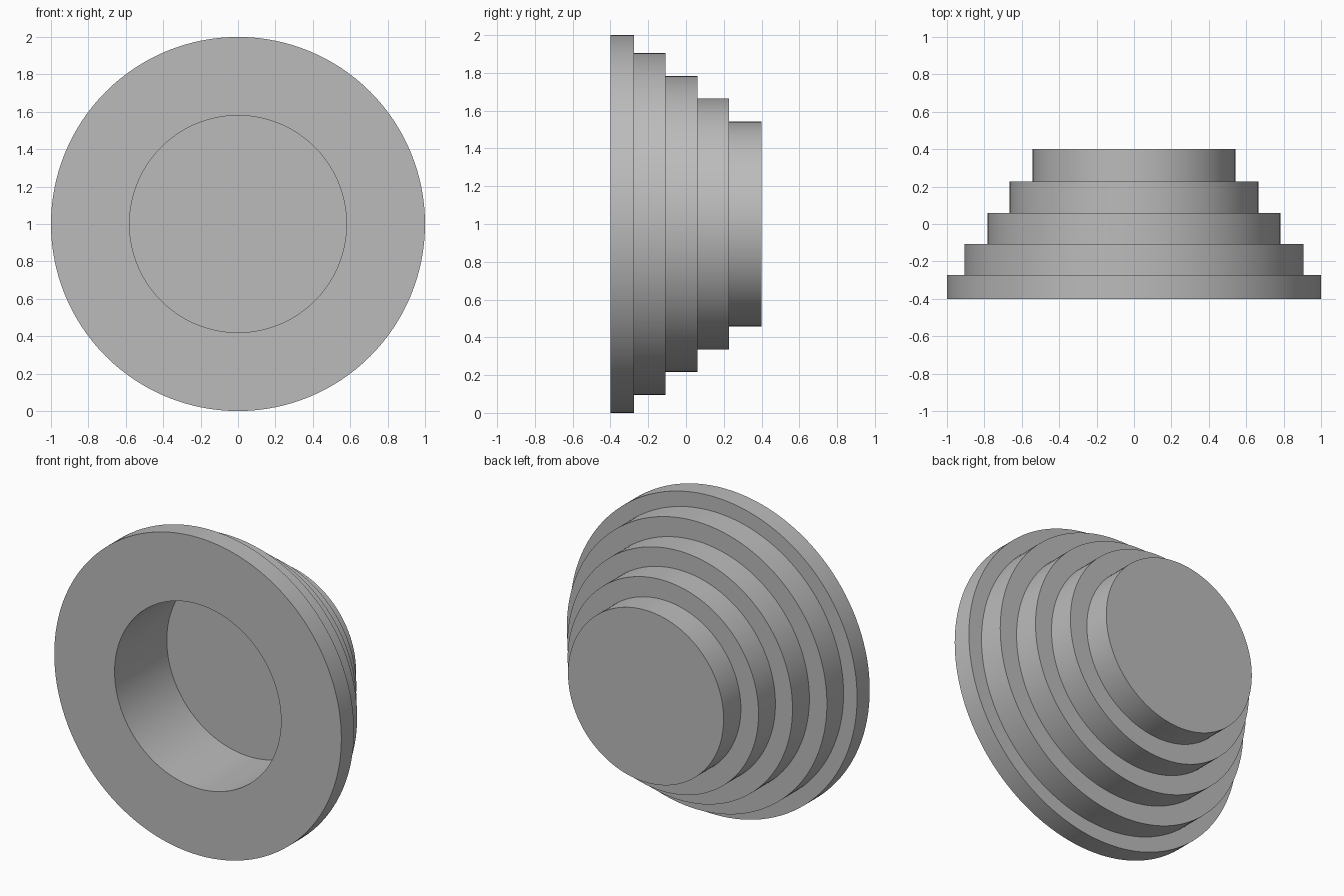
import bpy, bmesh, math
from mathutils import Matrix

cube = bpy.data.objects.get("Cube")
if cube:
    bpy.data.objects.remove(cube, do_unlink=True)

SEGMENTS = 128

grey = bpy.data.materials.new("plain_grey")
grey.use_nodes = True
colour = (0.5, 0.5, 0.5, 1)
grey.diffuse_color = colour
grey.node_tree.nodes["Principled BSDF"].inputs["Base Color"].default_value = colour

# Stepped profile as (radius, y): recess floor, recess wall, flange, then steps
profile = [(0, 0.12), (0.58, 0.12), (0.58, -0.4)]
y_front = -0.4
for radius, y_back in [(1, -0.274), (0.906, -0.108), (0.784, 0.06), (0.665, 0.228), (0.542, 0.4)]:
    profile += [(radius, y_front), (radius, y_back)]
    y_front = y_back
profile.append((0, y_front))

# Revolve the profile about the horizontal axis through the centre
bm = bmesh.new()
verts = [bm.verts.new((r, y, 0)) for r, y in profile]
edges = [bm.edges.new(pair) for pair in zip(verts, verts[1:])]
bmesh.ops.spin(bm, geom=verts + edges, cent=(0, 0, 0), axis=(0, 1, 0),
               angle=math.tau, steps=SEGMENTS, use_duplicate=False)
bmesh.ops.remove_doubles(bm, verts=bm.verts, dist=0.0001)
bmesh.ops.recalc_face_normals(bm, faces=bm.faces)
bmesh.ops.transform(bm, matrix=Matrix.Translation((0, 0, 1)), verts=bm.verts)

mesh = bpy.data.meshes.new("stepped_hub")
bm.to_mesh(mesh)
bm.free()
mesh.materials.append(grey)
hub = bpy.data.objects.new("stepped_hub", mesh)
bpy.context.collection.objects.link(hub)

# Smooth round walls with crisp step edges
bpy.context.view_layer.objects.active = hub
hub.select_set(True)
bpy.ops.object.shade_smooth_by_angle(angle=math.radians(30))
